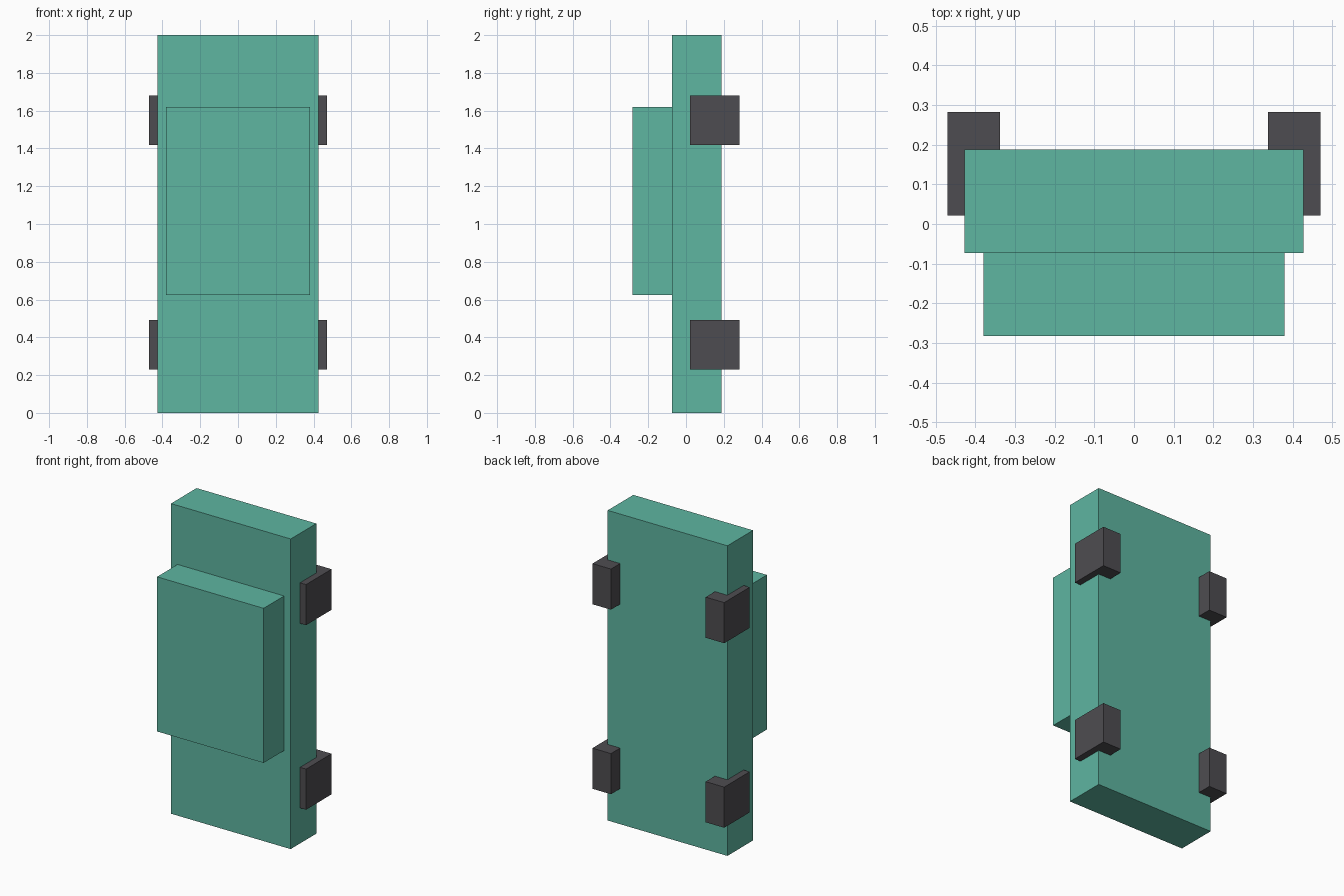
import bpy

if "Cube" in bpy.data.objects:
    bpy.data.objects.remove(bpy.data.objects["Cube"])


def material(name, rgb):
    m = bpy.data.materials.new(name)
    m.diffuse_color = (*rgb, 1.0)
    m.use_nodes = True
    m.node_tree.nodes["Principled BSDF"].inputs["Base Color"].default_value = m.diffuse_color
    return m


def box(name, lo, hi, mat):
    """Axis-aligned box between two corners."""
    bpy.ops.mesh.primitive_cube_add(
        size=1, location=[(a + b) / 2 for a, b in zip(lo, hi)])
    ob = bpy.context.object
    ob.name = name
    ob.scale = [b - a for a, b in zip(lo, hi)]
    bpy.ops.object.transform_apply(location=False, rotation=False, scale=True)
    ob.data.materials.append(mat)
    return ob


teal = material("teal_paint", (0.112, 0.465, 0.356))
rubber = material("dark_rubber", (0.076, 0.073, 0.082))

# Car standing on its end: roof faces the front, wheels face the back
box("body", (-0.427, -0.073, 0.0), (0.427, 0.188, 2.0), teal)
box("cabin", (-0.38, -0.282, 0.623), (0.38, -0.073, 1.62), teal)

# Four square wheels
for side, s in (("left", -1), ("right", 1)):
    x0, x1 = sorted((s * 0.338, s * 0.47))
    for end, z in (("lower", 0.36), ("upper", 1.55)):
        box(f"wheel_{end}_{side}", (x0, 0.022, z - 0.131),
            (x1, 0.282, z + 0.131), rubber)
